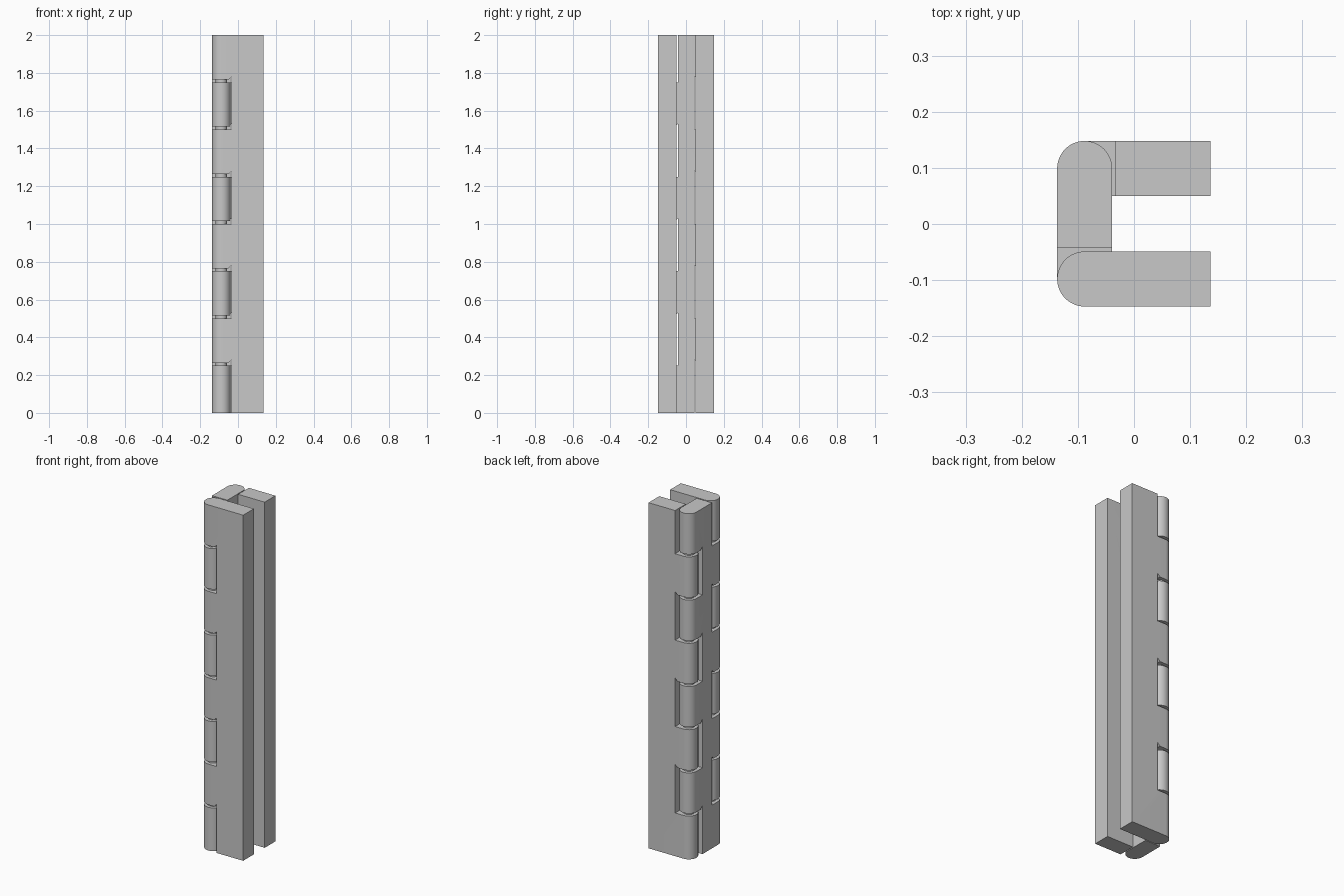
import bpy
import bmesh
from math import pi, cos, sin, radians
from mathutils import Vector

cube = bpy.data.objects.get("Cube")
if cube:
    bpy.data.objects.remove(cube)

HEIGHT = 2.0
PITCH = 0.5
GAP = 0.015
R = 0.049
AXIS_X = -0.088
FRONT_Y, BACK_Y = -0.098, 0.099
LEAF_END = 0.136

grey = bpy.data.materials.new("grey")
grey.use_nodes = True
grey.diffuse_color = (0.58, 0.58, 0.58, 1)
grey.node_tree.nodes["Principled BSDF"].inputs["Base Color"].default_value = (0.58, 0.58, 0.58, 1)


def new_object(name, bm):
    bmesh.ops.recalc_face_normals(bm, faces=bm.faces)
    mesh = bpy.data.meshes.new(name)
    bm.to_mesh(mesh)
    bm.free()
    mesh.materials.append(grey)
    obj = bpy.data.objects.new(name, mesh)
    bpy.context.collection.objects.link(obj)
    return obj


def add_prism(bm, points, direction):
    face = bm.faces.new([bm.verts.new(p) for p in points])
    top = bmesh.ops.extrude_face_region(bm, geom=[face])["geom"]
    verts = [g for g in top if isinstance(g, bmesh.types.BMVert)]
    bmesh.ops.translate(bm, verts=verts, vec=Vector(direction))


def arc(cx, cy, start, steps=24):
    """Half circle of knuckle radius, counter-clockwise from a start angle."""
    return [(cx + R * cos(start + pi * i / steps), cy + R * sin(start + pi * i / steps))
            for i in range(steps + 1)]


def extrude_profile(name, outline):
    bm = bmesh.new()
    add_prism(bm, [(x, y, 0) for x, y in outline], (0, 0, HEIGHT))
    return new_object(name, bm)


def knuckle_slots(obj, axis, outer, wall, phase):
    """Cut every second knuckle away; each slot roof slopes up to its wall."""
    bm = bmesh.new()
    slope = 0.016 if wall > outer else -0.016
    for k in range(4):
        low = k * PITCH + phase
        high = low + PITCH / 2 + GAP
        if low < 0.01:
            low = -0.1
        if high > HEIGHT:
            high = HEIGHT + 0.1
        section = [(outer, low), (wall, low), (wall, high + abs(slope)),
                   (wall - slope, high), (outer, high)]
        if axis == "x":
            near = -0.3 if obj.name.startswith("front") else 0.02
            add_prism(bm, [(u, near, z) for u, z in section], (0, 0.28, 0))
        else:
            add_prism(bm, [(-0.3, u, z) for u, z in section], (0.4, 0, 0))
    cutter = new_object("slot_cutter", bm)
    cutter.hide_render = True
    mod = obj.modifiers.new("slots", "BOOLEAN")
    mod.operation = "DIFFERENCE"
    mod.solver = "EXACT"
    mod.object = cutter
    bpy.context.view_layer.objects.active = obj
    bpy.ops.object.modifier_apply(modifier=mod.name)
    bpy.data.objects.remove(cutter)


# Front and back leaves, rounded around their hinge axes
leaves = []
for name, y, phase in (("front_leaf", FRONT_Y, 0), ("back_leaf", BACK_Y, PITCH / 2)):
    outline = arc(AXIS_X, y, pi / 2) + [(LEAF_END, y - R), (LEAF_END, y + R)]
    leaf = extrude_profile(name, outline)
    knuckle_slots(leaf, "x", -0.3, -0.034, phase)
    leaves.append(leaf)

# Connecting link with a row of knuckles on each end
link = extrude_profile("connecting_link", arc(AXIS_X, BACK_Y, 0) + arc(AXIS_X, FRONT_Y, pi))
knuckle_slots(link, "y", -0.3, -0.042, PITCH / 2)
knuckle_slots(link, "y", 0.3, 0.045, 0)

# Hinge pins running inside the knuckles
pins = []
for name, y in (("front_pin", FRONT_Y), ("back_pin", BACK_Y)):
    bpy.ops.mesh.primitive_cylinder_add(vertices=32, radius=0.03, depth=1.7,
                                        location=(AXIS_X, y, HEIGHT / 2))
    pin = bpy.context.object
    pin.name = name
    pin.data.materials.append(grey)
    pins.append(pin)

# Smooth round knuckles, sharp edges elsewhere
bpy.ops.object.select_all(action="DESELECT")
for obj in leaves + [link] + pins:
    obj.select_set(True)
bpy.context.view_layer.objects.active = link
bpy.ops.object.shade_smooth_by_angle(angle=radians(30))
